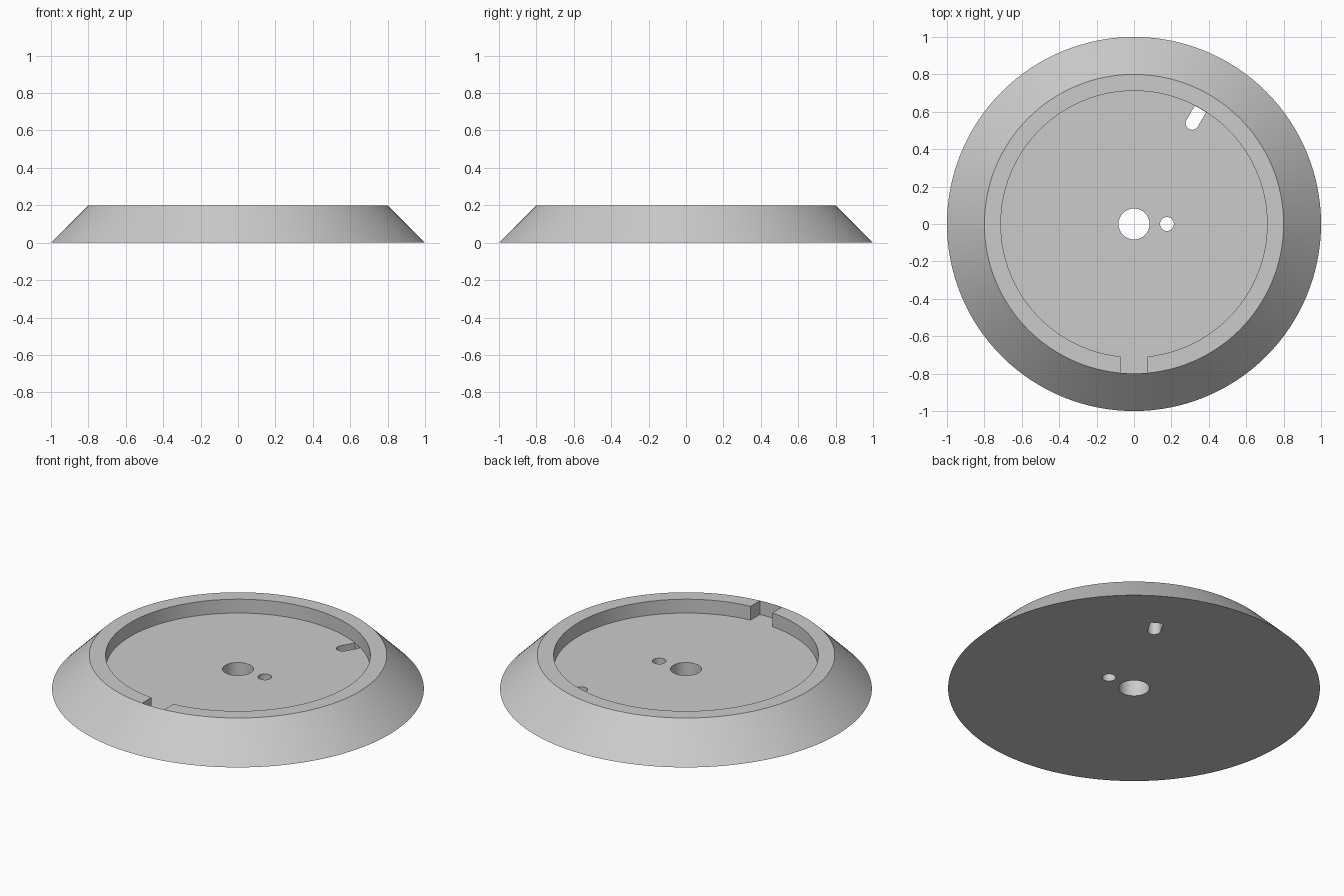
import bpy, bmesh, math

if "Cube" in bpy.data.objects:
    bpy.data.objects.remove(bpy.data.objects["Cube"])

SEG = 128
R_BASE, R_TOP, HEIGHT = 1.0, 0.80, 0.20
R_RECESS, FLOOR, R_NOTCH, NOTCH_HALF = 0.712, 0.118, 0.799, 0.072

grey = bpy.data.materials.new("light grey")
grey.diffuse_color = (0.6, 0.6, 0.6, 1)
grey.use_nodes = True
grey.node_tree.nodes["Principled BSDF"].inputs["Base Color"].default_value = grey.diffuse_color


def arc(radius, start, end, steps, cx=0.0, cy=0.0):
    """Points on an arc, both ends included."""
    return [(cx + radius * math.cos(start + (end - start) * i / steps),
             cy + radius * math.sin(start + (end - start) * i / steps))
            for i in range(steps + 1)]


def prism(name, outline, z0, z1):
    """Extrude a counter-clockwise outline from z0 to z1."""
    bm = bmesh.new()
    low = [bm.verts.new((x, y, z0)) for x, y in outline]
    high = [bm.verts.new((x, y, z1)) for x, y in outline]
    bm.faces.new(low[::-1])
    bm.faces.new(high)
    n = len(outline)
    for i in range(n):
        j = (i + 1) % n
        bm.faces.new((low[i], low[j], high[j], high[i]))
    mesh = bpy.data.meshes.new(name)
    bm.to_mesh(mesh)
    bm.free()
    obj = bpy.data.objects.new(name, mesh)
    bpy.context.collection.objects.link(obj)
    mesh.materials.append(grey)
    return obj


def circle(radius, steps, cx=0.0, cy=0.0):
    return arc(radius, 0, math.tau, steps, cx, cy)[:-1]


# Bevelled round base
bpy.ops.mesh.primitive_cone_add(vertices=SEG, radius1=R_BASE, radius2=R_TOP,
                                depth=HEIGHT, location=(0, 0, HEIGHT / 2))
base = bpy.context.object
base.name = "round_base"
base.data.materials.append(grey)

# Recess outline: a circle with a notch through the rim at the front
front = -math.pi / 2
a_in = math.asin(NOTCH_HALF / R_RECESS)
a_out = math.asin(NOTCH_HALF / R_NOTCH)
recess = (arc(R_RECESS, front + a_in, front + math.tau - a_in, SEG)
          + arc(R_NOTCH, front - a_out, front + a_out, 8))

# Slot with a round inner end, stopped by the recess wall
slot_dir, slot_half, slot_r = math.radians(60), 0.035, 0.622
a_slot = math.asin(slot_half / (R_RECESS - 0.0015))
slot = (arc(slot_half, slot_dir + math.pi / 2, slot_dir + 1.5 * math.pi, 16,
            slot_r * math.cos(slot_dir), slot_r * math.sin(slot_dir))
        + arc(R_RECESS - 0.0015, slot_dir - a_slot, slot_dir + a_slot, 4))

cutters = [
    prism("recess_cutter", recess, FLOOR, 0.4),
    prism("centre_hole_cutter", circle(0.083, 48), -0.1, 0.16),
    prism("small_hole_cutter", circle(0.037, 32, 0.176, 0), -0.1, 0.16),
    prism("slot_cutter", slot, -0.1, 0.16),
]
for cutter in cutters:
    mod = base.modifiers.new(cutter.name, 'BOOLEAN')
    mod.operation = 'DIFFERENCE'
    mod.solver = 'EXACT'
    mod.object = cutter

# Apply the cuts, then remove the cutters
bpy.context.view_layer.objects.active = base
for mod in list(base.modifiers):
    bpy.ops.object.modifier_apply(modifier=mod.name)
for cutter in cutters:
    bpy.data.objects.remove(cutter)

bpy.ops.object.select_all(action='DESELECT')
base.select_set(True)
bpy.ops.object.shade_smooth_by_angle(angle=math.radians(30))
